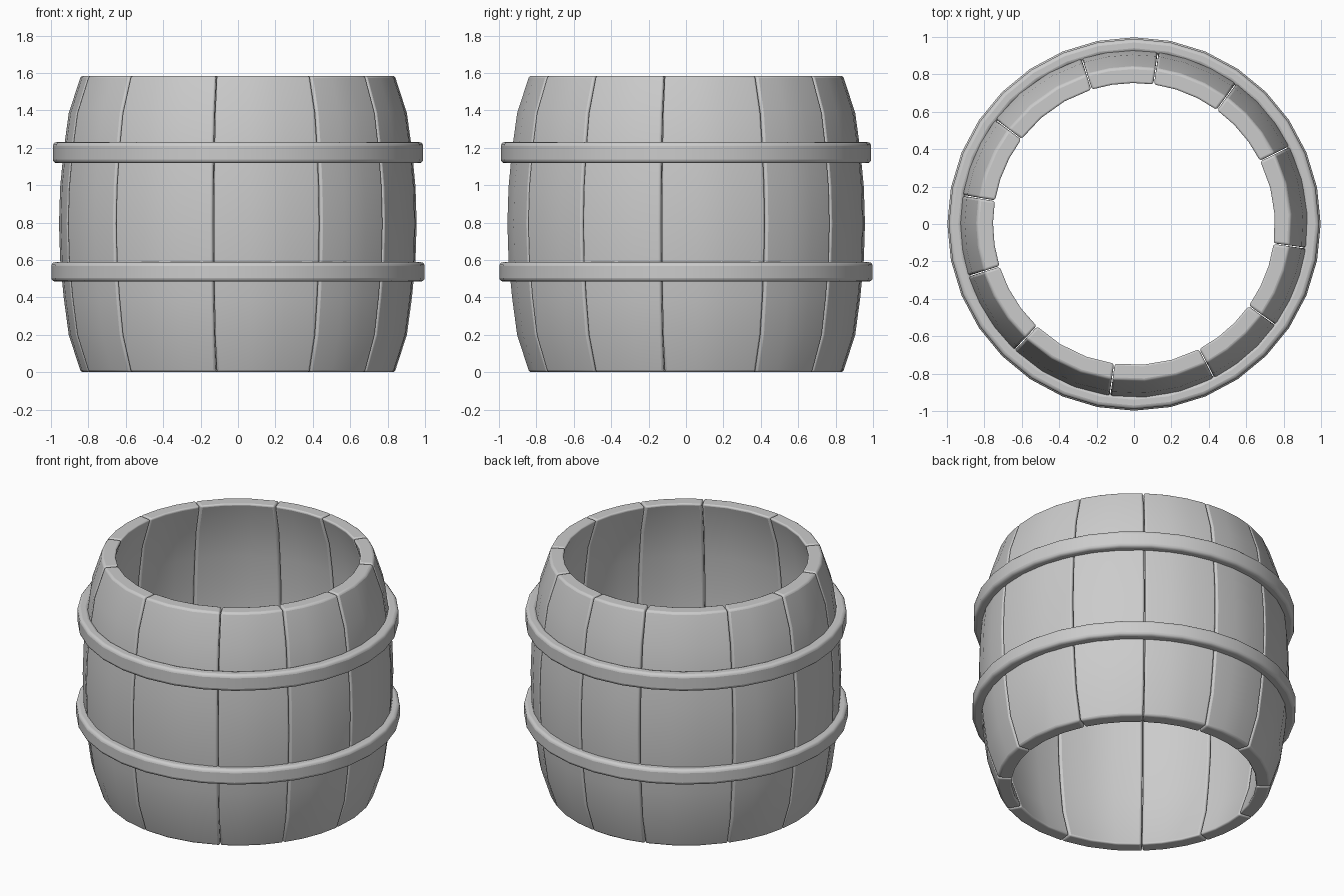
import bpy, bmesh
from math import sin, cos, radians

if "Cube" in bpy.data.objects:
    bpy.data.objects.remove(bpy.data.objects["Cube"])

HEIGHT = 1.585
THICK = 0.09
# outer barrel profile (radius, z)
PROFILE = [(0.84, 0.0), (0.905, 0.2), (0.932, 0.4), (0.951, 0.6), (0.957, 0.795),
           (0.951, 0.99), (0.932, 1.19), (0.905, 1.385), (0.84, HEIGHT)]
# seam angles between staves, in degrees
SEAMS = [-98, -62.5, -35.5, -8, 26.5, 54, 82, 107.5, 143, 170.5, 197.5, 226.5, 262]


def finish(bm, name, bevel):
    bmesh.ops.recalc_face_normals(bm, faces=bm.faces)
    mesh = bpy.data.meshes.new(name)
    bm.to_mesh(mesh)
    bm.free()
    obj = bpy.data.objects.new(name, mesh)
    bpy.context.collection.objects.link(obj)
    mod = obj.modifiers.new("rounded_edges", 'BEVEL')
    mod.width = bevel
    mod.segments = 3
    mod.limit_method = 'ANGLE'
    mod.angle_limit = radians(45)
    bpy.ops.object.select_all(action='DESELECT')
    obj.select_set(True)
    bpy.context.view_layer.objects.active = obj
    bpy.ops.object.shade_smooth_by_angle(angle=radians(40))
    return obj


def sweep(bm, section, angles, closed):
    """Sweep a closed (radius, z) section around the z axis."""
    loops = [[bm.verts.new((r * cos(a), r * sin(a), z)) for r, z in section] for a in angles]
    n = len(section)
    pairs = list(zip(loops, loops[1:]))
    if closed:
        pairs.append((loops[-1], loops[0]))
    for a, b in pairs:
        for i in range(n):
            j = (i + 1) % n
            bm.faces.new((a[i], b[i], b[j], a[j]))
    return loops


# Staves: curved planks, open at the top and bottom of the barrel
GAP = 0.15
section = PROFILE + [(r - THICK, z) for r, z in reversed(PROFILE)]
count = len(PROFILE)
for k, (a0, a1) in enumerate(zip(SEAMS, SEAMS[1:])):
    bm = bmesh.new()
    a0, a1 = a0 + GAP, a1 - GAP
    steps = 3
    angles = [radians(a0 + (a1 - a0) * i / steps) for i in range(steps + 1)]
    loops = sweep(bm, section, angles, False)
    # side faces, as quads between outer and inner profile
    for loop in (loops[0], loops[-1]):
        for i in range(count - 1):
            bm.faces.new((loop[i], loop[i + 1], loop[-2 - i], loop[-1 - i]))
    finish(bm, f"stave_{k + 1}", 0.013)

# Hoops: two flat bands around the staves
for name, z0, z1, r in (("lower_hoop", 0.485, 0.588, 0.998), ("upper_hoop", 1.118, 1.23, 0.99)):
    bm = bmesh.new()
    ring = [(r, z0), (r, z1), (0.92, z1), (0.92, z0)]
    sweep(bm, ring, [radians(i * 360 / 32) for i in range(32)], True)
    finish(bm, name, 0.02)
